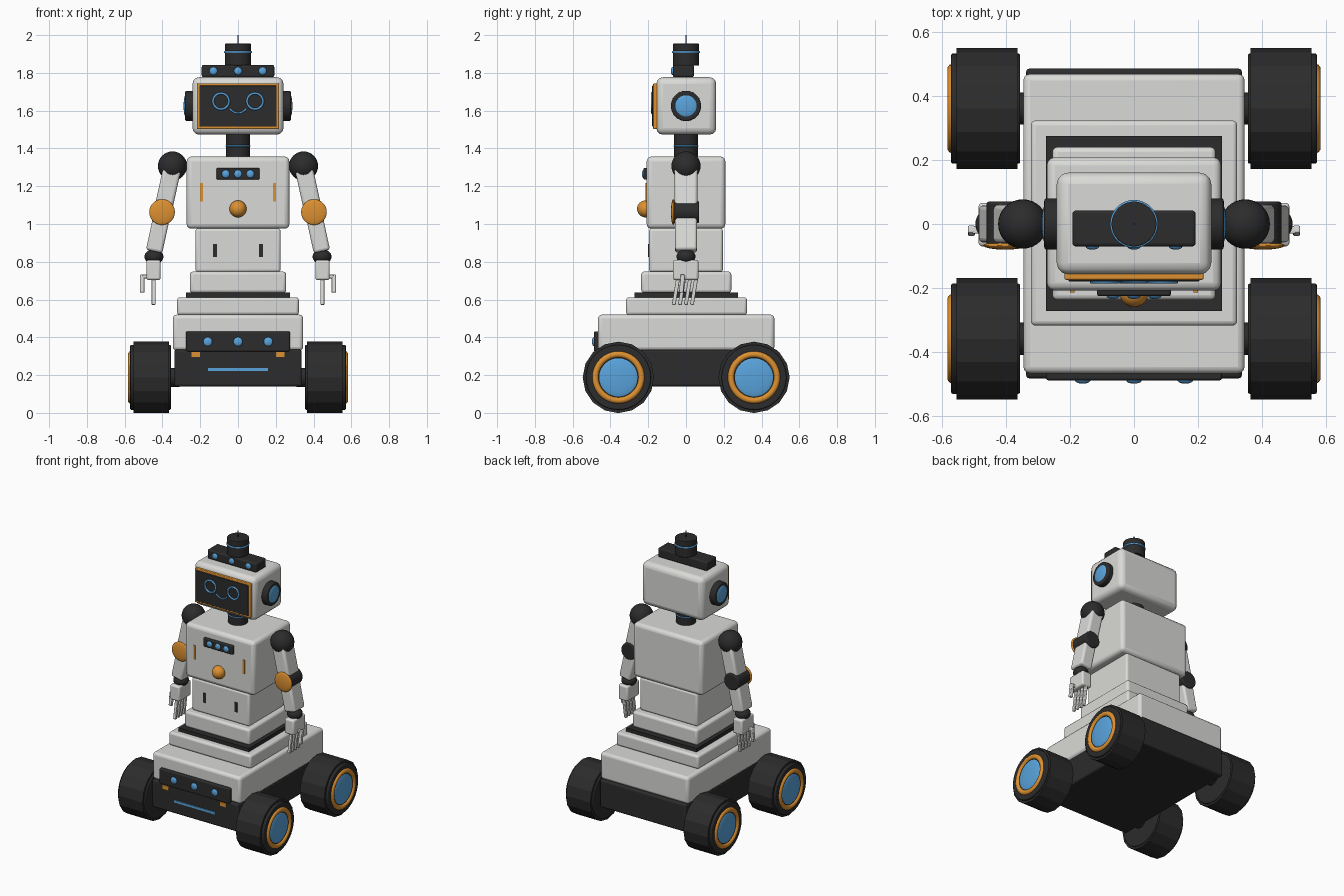
import bpy, math
from mathutils import Vector

cube = bpy.data.objects.get("Cube")
if cube:
    bpy.data.objects.remove(cube, do_unlink=True)


def material(name, r, g, b):
    m = bpy.data.materials.new(name)
    m.use_nodes = True
    m.diffuse_color = (r, g, b, 1)
    m.node_tree.nodes["Principled BSDF"].inputs["Base Color"].default_value = (r, g, b, 1)
    return m


WHITE = material("shell white", 0.70, 0.70, 0.68)
DARK = material("charcoal", 0.025, 0.025, 0.026)
ORANGE = material("accent orange", 0.72, 0.28, 0.03)
BLUE = material("light blue", 0.10, 0.37, 0.72)
AXES = {"x": (0, math.pi / 2, 0), "y": (math.pi / 2, 0, 0), "z": (0, 0, 0)}


def finish(name, mat, bevel=0, smooth=True):
    ob = bpy.context.object
    ob.name = name
    ob.data.materials.append(mat)
    bpy.ops.object.transform_apply(location=False, rotation=False, scale=True)
    if bevel:
        mod = ob.modifiers.new("Rounded edges", "BEVEL")
        mod.width, mod.segments, mod.limit_method = bevel, 3, "ANGLE"
    if smooth:
        bpy.ops.object.shade_smooth_by_angle(angle=math.radians(40))
    return ob


def box(name, mat, x, y, z, bevel=0.0):
    """Box spanning the three given (low, high) ranges."""
    spans = (x, y, z)
    bpy.ops.mesh.primitive_cube_add(size=1, location=[(a + b) / 2 for a, b in spans])
    bpy.context.object.scale = [abs(b - a) for a, b in spans]
    return finish(name, mat, bevel)


def beam(name, mat, start, end, width, depth, bevel):
    """Box-section limb running between two points."""
    p, q = Vector(start), Vector(end)
    bpy.ops.mesh.primitive_cube_add(size=1, location=(p + q) / 2)
    ob = bpy.context.object
    ob.rotation_mode = "QUATERNION"
    ob.rotation_quaternion = Vector((0, 0, 1)).rotation_difference(p - q)
    ob.scale = (width, depth, (p - q).length)
    return finish(name, mat, bevel)


def cylinder(name, mat, centre, radius, length, axis="z", sides=40, bevel=0.0, smooth=True):
    bpy.ops.mesh.primitive_cylinder_add(vertices=sides, radius=radius, depth=length,
                                        location=centre, rotation=AXES[axis])
    return finish(name, mat, bevel, smooth)


def ball(name, mat, centre, size):
    bpy.ops.mesh.primitive_uv_sphere_add(segments=32, ring_count=16, radius=1, location=centre)
    bpy.context.object.scale = size
    return finish(name, mat)


def ring(name, mat, centre, major, minor, axis="z"):
    bpy.ops.mesh.primitive_torus_add(major_radius=major, minor_radius=minor, major_segments=40,
                                     minor_segments=10, location=centre, rotation=AXES[axis])
    return finish(name, mat)


def lights(name, spacing, y, z, radius):
    for i in (-1, 0, 1):
        ball(name, BLUE, (i * spacing, y, z), (radius, 0.01, radius))


# Wheeled base and stepped plinth
box("chassis", DARK, (-0.337, 0.337), (-0.482, 0.485), (0.14, 0.335), 0.012)
box("base_shell", WHITE, (-0.345, 0.345), (-0.466, 0.468), (0.33, 0.52), 0.02)
box("base_front_panel", DARK, (-0.275, 0.275), (-0.488, -0.44), (0.325, 0.432), 0.008)
lights("base_light", 0.16, -0.488, 0.377, 0.024)
box("base_light_strip", BLUE, (-0.16, 0.16), (-0.488, -0.478), (0.222, 0.238))
box("lower_step", WHITE, (-0.322, 0.322), (-0.317, 0.323), (0.518, 0.612), 0.015)
box("turntable", DARK, (-0.275, 0.275), (-0.272, 0.275), (0.61, 0.637))
box("upper_step", WHITE, (-0.255, 0.255), (-0.237, 0.24), (0.635, 0.748), 0.016)

# Torso
box("waist", WHITE, (-0.225, 0.225), (-0.195, 0.195), (0.745, 0.977), 0.014)
box("chest", WHITE, (-0.272, 0.272), (-0.208, 0.208), (0.975, 1.357), 0.025)
box("chest_panel", DARK, (-0.115, 0.115), (-0.225, -0.2), (1.235, 1.297), 0.007)
lights("chest_light", 0.065, -0.224, 1.265, 0.021)
ball("chest_button", ORANGE, (0, -0.214, 1.08), (0.045, 0.045, 0.045))

# Neck
cylinder("neck", DARK, (0, 0, 1.416), 0.063, 0.13)
ring("neck_ring", BLUE, (0, 0, 1.413), 0.062, 0.005)

# Head and face
box("head", WHITE, (-0.241, 0.241), (-0.157, 0.16), (1.473, 1.777), 0.035)
box("face_frame", ORANGE, (-0.217, 0.217), (-0.174, -0.13), (1.503, 1.745), 0.005)
box("face_screen", DARK, (-0.205, 0.205), (-0.179, -0.16), (1.516, 1.732), 0.003)
for s in (-1, 1):
    ring("eye", BLUE, (s * 0.09, -0.18, 1.65), 0.042, 0.006, "y")
mouth_curve = bpy.data.curves.new("mouth", "CURVE")
mouth_curve.dimensions = "3D"
mouth_curve.bevel_depth = 0.005
mouth_curve.materials.append(BLUE)
line = mouth_curve.splines.new("POLY")
line.points.add(12)
for i, point in enumerate(line.points):
    t = -1 + i / 6
    point.co = (0.043 * t, -0.18, 1.587 + 0.022 * t * t, 1)
mouth = bpy.data.objects.new("mouth", mouth_curve)
bpy.context.collection.objects.link(mouth)

# Sensor bar, turret and aerial
box("sensor_bar", DARK, (-0.192, 0.192), (-0.07, 0.042), (1.777, 1.842), 0.01)
lights("sensor_light", 0.13, -0.07, 1.81, 0.021)
cylinder("turret", DARK, (0, 0, 1.897), 0.07, 0.115, bevel=0.004)
ring("turret_ring", BLUE, (0, 0, 1.91), 0.069, 0.006)
cylinder("aerial", DARK, (0, 0, 1.975), 0.003, 0.05, sides=8)

for s in (-1, 1):
    # Paired trim
    box("indicator", ORANGE, (s * 0.2, s * 0.247), (-0.488, -0.478), (0.295, 0.322))
    box("chest_stripe", ORANGE, (s * 0.186, s * 0.2), (-0.214, -0.2), (1.118, 1.217))
    box("waist_slot", DARK, (s * 0.112, s * 0.132), (-0.2, -0.19), (0.825, 0.893))

    # Ears
    cylinder("ear", DARK, (s * 0.255, 0, 1.625), 0.08, 0.05, "x", bevel=0.008)
    ball("ear_light", BLUE, (s * 0.276, 0, 1.625), (0.012, 0.06, 0.06))

    # Arms
    ball("shoulder", DARK, (s * 0.347, 0, 1.307), (0.077, 0.077, 0.077))
    beam("upper_arm", WHITE, (s * 0.347, 0, 1.3), (s * 0.4, 0, 1.06), 0.095, 0.122, 0.016)
    cylinder("elbow", DARK, (s * 0.402, 0, 1.063), 0.058, 0.14, "y", bevel=0.008)
    ball("elbow_cap", ORANGE, (s * 0.402, -0.067, 1.063), (0.068, 0.013, 0.068))
    beam("forearm", WHITE, (s * 0.403, 0, 1.045), (s * 0.444, 0, 0.855), 0.088, 0.116, 0.014)
    ball("wrist", DARK, (s * 0.445, 0, 0.827), (0.05, 0.05, 0.04))

    # Hands
    box("palm", WHITE, (s * 0.41, s * 0.485), (-0.07, 0.066), (0.703, 0.81), 0.012)
    for i in range(4):
        y = -0.045 + i * 0.032
        beam("finger", WHITE, (s * 0.447, y + 0.005, 0.725), (s * 0.447, y - 0.02, 0.572),
             0.02, 0.02, 0.005)
    box("thumb_base", WHITE, (s * 0.475, s * 0.505), (-0.03, -0.008), (0.712, 0.732), 0.004)
    beam("thumb", WHITE, (s * 0.507, -0.016, 0.732), (s * 0.507, -0.026, 0.637),
         0.023, 0.023, 0.005)

    # Wheels with faceted tread, rim and hub
    for y in (-0.358, 0.36):
        cylinder("axle", DARK, (s * 0.34, y, 0.188), 0.05, 0.06, "x")
        cylinder("tyre", DARK, (s * 0.463, y, 0.188), 0.172, 0.215, "x", bevel=0.006)
        cylinder("tread", DARK, (s * 0.459, y, 0.188), 0.189, 0.19, "x", sides=16, smooth=False)
        ring("rim", ORANGE, (s * 0.565, y, 0.188), 0.122, 0.018, "x")
        ball("hub", BLUE, (s * 0.565, y, 0.188), (0.016, 0.108, 0.108))
